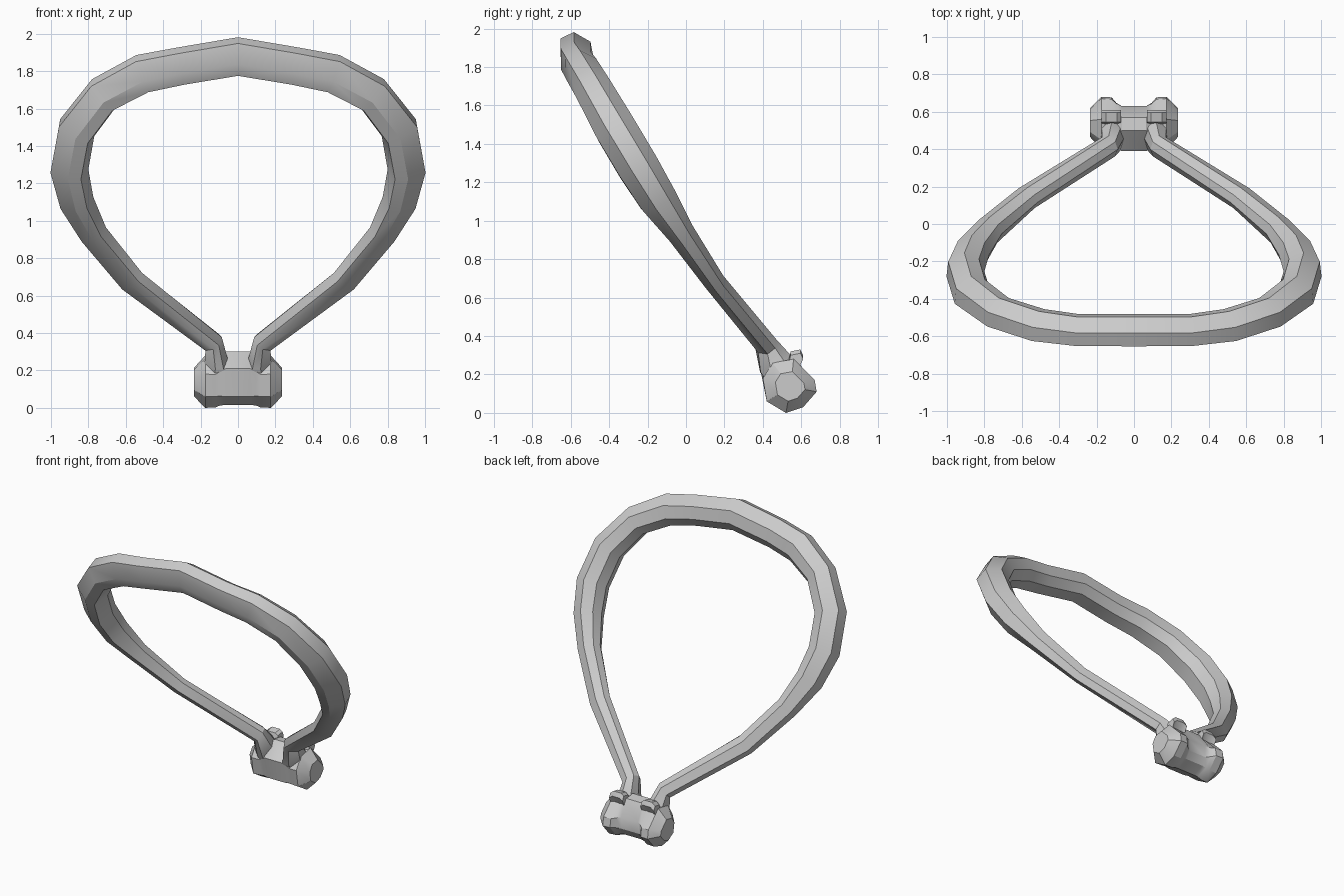
import bpy, bmesh
from mathutils import Vector

if "Cube" in bpy.data.objects:
    bpy.data.objects.remove(bpy.data.objects["Cube"])


def loft(name, rings, angle):
    """Skin a row of matching cross-sections and cap both ends."""
    bm = bmesh.new()
    rows = [[bm.verts.new(p) for p in ring] for ring in rings]
    n = len(rows[0])
    for a, b in zip(rows, rows[1:]):
        for i in range(n):
            j = (i + 1) % n
            bm.faces.new((a[i], a[j], b[j], b[i]))
    bm.faces.new(rows[0])
    bm.faces.new(rows[-1])
    bmesh.ops.recalc_face_normals(bm, faces=bm.faces[:])
    mesh = bpy.data.meshes.new(name)
    bm.to_mesh(mesh)
    bm.free()
    obj = bpy.data.objects.new(name, mesh)
    bpy.context.collection.objects.link(obj)
    bpy.ops.object.select_all(action='DESELECT')
    obj.select_set(True)
    bpy.context.view_layer.objects.active = obj
    bpy.ops.object.shade_smooth_by_angle(angle=angle)
    return obj


# Band: uneven seven-sided section (outward, upward) swept round a tilted loop
SECTION = [(.103, .007), (.073, .071), (-.007, .103), (-.096, .057),
           (-.106, -.02), (-.01, -.077), (.062, -.079)]
# centre x, y, z, outward scale, upward scale
HALF = [
    (.30, -.58, 1.82, .97, 1.0),
    (.505, -.555, 1.78, 1.0, 1.05),
    (.715, -.49, 1.67, .95, 1.1),
    (.862, -.385, 1.48, .98, 1.2),
    (.90, -.26, 1.27, .97, 1.2),
    (.86, -.155, 1.10, .88, 1.1),
    (.77, -.035, .93, .72, .8),
    (.565, .14, .68, .68, .62),
    (.13, .415, .345, .55, .65),
    (.115, .455, .25, .6, 1.0),
    (.12, .52, .16, .6, 1.0),
]
path = [(-s[0],) + s[1:] for s in reversed(HALF)] + [(0, -.58, 1.87, 1, 1)] + HALF
up = Vector((0, .84, .54)).normalized()
rings = []
for k, (x, y, z, sr, sn) in enumerate(path):
    a, b = path[max(k - 1, 0)], path[min(k + 1, len(path) - 1)]
    tangent = (Vector(b[:3]) - Vector(a[:3])).normalized()
    normal = (up - tangent * up.dot(tangent)).normalized()
    outward = tangent.cross(normal) * -1
    rings.append([Vector((x, y, z)) + outward * r * sr + normal * n * sn
                  for r, n in SECTION])
loft("loop_band", rings, 0.55)

# Clasp: waisted bar with a fatter lobe at each end
WAIST = [(.39, .21), (.42, .06), (.52, .015), (.60, .05),
         (.63, .10), (.63, .18), (.57, .29), (.50, .30)]
LOBE = [(.40, .18), (.42, .06), (.52, 0), (.61, .03),
        (.68, .11), (.67, .17), (.56, .28), (.45, .26)]


def profile(x, mix, scale):
    mid = Vector((.545, .135))
    pts = [Vector(w).lerp(Vector(l), mix) for w, l in zip(WAIST, LOBE)]
    return [(x, *(mid + (p - mid) * scale)) for p in pts]


side = [(.065, 0, 1), (.095, .45, .96), (.12, 1, .98), (.175, 1, 1), (.235, 1, .55)]
bar = [profile(-x, m, s) for x, m, s in reversed(side)]
bar += [profile(x, m, s) for x, m, s in side]
loft("clasp_bar", bar, 0.5)

# Tabs: small ridges on top of the clasp, either side of the waist
TAB = [(.53, .26), (.545, .32), (.595, .33), (.61, .30), (.58, .24)]
for sign, label in ((-1, "left"), (1, "right")):
    loft("clasp_tab_" + label,
         [[(sign * x, y, z - dz) for y, z in TAB]
          for x, dz in ((.07, .015), (.09, 0), (.15, 0), (.175, .02))], 0.5)
